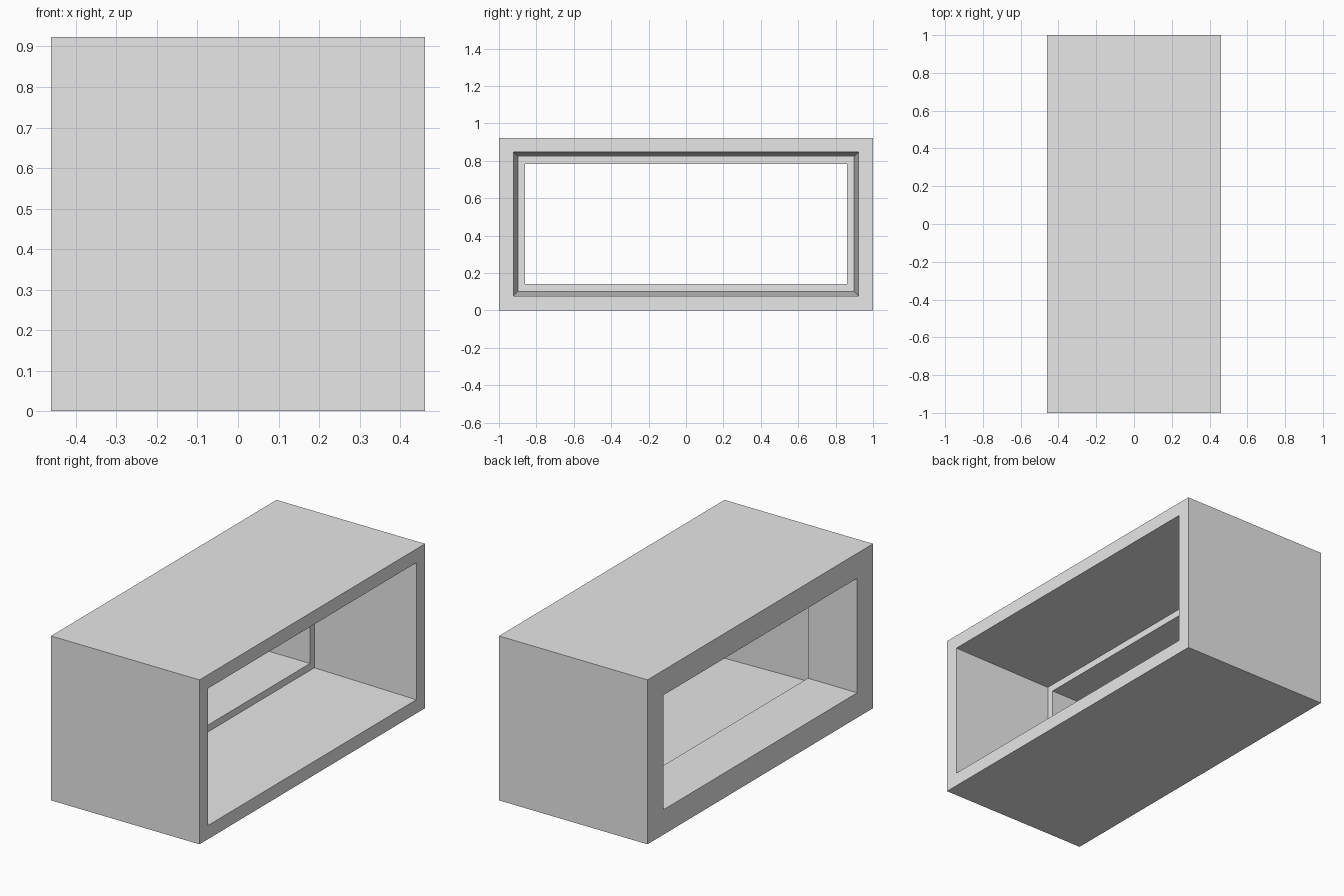
import bpy
import bmesh

cube = bpy.data.objects.get("Cube")
if cube:
    bpy.data.objects.remove(cube, do_unlink=True)

HALF_X, HALF_Y, HEIGHT = 0.461, 1.0, 0.923
LEDGE_X = -0.155

# plain grey finish
grey = bpy.data.materials.new("light grey")
grey.use_nodes = True
colour = (0.8, 0.8, 0.8, 1)
grey.diffuse_color = colour
grey.node_tree.nodes["Principled BSDF"].inputs["Base Color"].default_value = colour


def ring(bm, x, inset):
    """Rectangular loop across the box, inset evenly from its outer walls."""
    y, low, high = HALF_Y - inset, inset, HEIGHT - inset
    return [bm.verts.new((x, *p)) for p in ((-y, low), (y, low), (y, high), (-y, high))]


# open box: outer walls, wide rim, tapered recess, ledge, straight window, back rim
bm = bmesh.new()
sections = [(-HALF_X, 0), (HALF_X, 0), (HALF_X, 0.077),
            (LEDGE_X, 0.101), (LEDGE_X, 0.14), (-HALF_X, 0.14)]
rings = [ring(bm, x, inset) for x, inset in sections]
for a, b in zip(rings, rings[1:] + rings[:1]):
    for i in range(4):
        j = (i + 1) % 4
        bm.faces.new((a[i], a[j], b[j], b[i]))
bmesh.ops.recalc_face_normals(bm, faces=bm.faces)

mesh = bpy.data.meshes.new("open_box_frame")
bm.to_mesh(mesh)
bm.free()
mesh.materials.append(grey)
frame = bpy.data.objects.new("open_box_frame", mesh)
bpy.context.collection.objects.link(frame)
